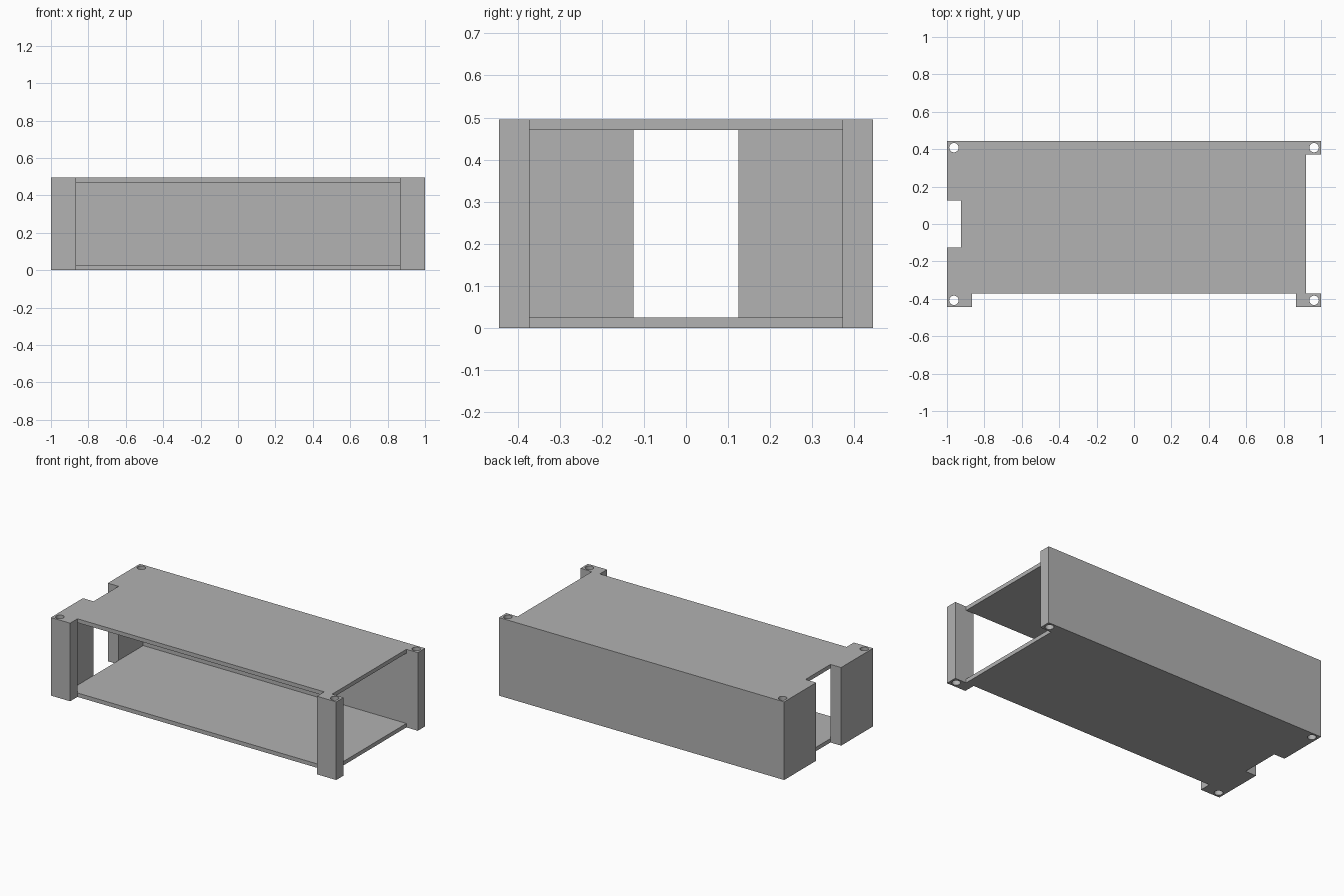
import bpy
import bmesh

if "Cube" in bpy.data.objects:
    bpy.data.objects.remove(bpy.data.objects["Cube"], do_unlink=True)

X, Y, H = 1.0, 0.445, 0.495          # half width, half depth, height
SHEET = 0.025                        # floor and roof thickness
WALL_Y = 0.372                       # inner face of back wall and posts
WALL_X = 0.925                       # inner face of left wall
POST_X = 0.865                       # inner side of front posts
GAP = 0.125                          # half width of the left opening

grey = bpy.data.materials.new("light grey")
grey.use_nodes = True
grey.diffuse_color = (0.445, 0.445, 0.445, 1)
grey.node_tree.nodes["Principled BSDF"].inputs["Base Color"].default_value = grey.diffuse_color


def prism(name, outline, z0, z1):
    """Extrude a flat outline between two heights."""
    bm = bmesh.new()
    face = bm.faces.new([bm.verts.new((x, y, z0)) for x, y in outline])
    top = bmesh.ops.extrude_face_region(bm, geom=[face])
    verts = [v for v in top["geom"] if isinstance(v, bmesh.types.BMVert)]
    bmesh.ops.translate(bm, verts=verts, vec=(0, 0, z1 - z0))
    bmesh.ops.recalc_face_normals(bm, faces=bm.faces)
    mesh = bpy.data.meshes.new(name)
    bm.to_mesh(mesh)
    bm.free()
    mesh.materials.append(grey)
    obj = bpy.data.objects.new(name, mesh)
    bpy.context.collection.objects.link(obj)
    return obj


def cut(target, cutter):
    """Subtract a cutter, then discard it."""
    mod = target.modifiers.new("cut", 'BOOLEAN')
    mod.operation, mod.solver, mod.object = 'DIFFERENCE', 'EXACT', cutter
    bpy.context.view_layer.objects.active = target
    bpy.ops.object.modifier_apply(modifier=mod.name)
    bpy.data.objects.remove(cutter, do_unlink=True)


# Full-height block with the front, right and left recesses in its outline
housing = prism("housing", [
    (-X, -Y), (-POST_X, -Y), (-POST_X, -WALL_Y), (POST_X, -WALL_Y),
    (POST_X, -Y), (X, -Y), (X, -WALL_Y), (0.92, -WALL_Y),
    (0.92, WALL_Y), (X, WALL_Y), (X, Y), (-X, Y),
    (-X, GAP), (-WALL_X, GAP), (-WALL_X, -GAP), (-X, -GAP)], 0, H)

# Hollow between floor and roof, open at front, right and left gap
FAR = 1.2
cut(housing, prism("hollow_cutter", [
    (-WALL_X, -WALL_Y), (-POST_X, -WALL_Y), (-POST_X, -FAR), (POST_X, -FAR),
    (POST_X, -WALL_Y), (FAR, -WALL_Y), (FAR, WALL_Y), (-WALL_X, WALL_Y),
    (-WALL_X, GAP), (-FAR, GAP), (-FAR, -GAP), (-WALL_X, -GAP)],
    SHEET, H - SHEET))

# Screw holes running through the four corners
for sx in (-1, 1):
    for sy in (-1, 1):
        bpy.ops.mesh.primitive_cylinder_add(
            vertices=32, radius=0.025, depth=1, location=(sx * 0.963, sy * 0.408, H / 2))
        drill = bpy.context.object
        drill.data.materials.append(grey)
        cut(housing, drill)

bpy.ops.object.select_all(action='DESELECT')
housing.select_set(True)
bpy.context.view_layer.objects.active = housing
bpy.ops.object.shade_smooth_by_angle()
